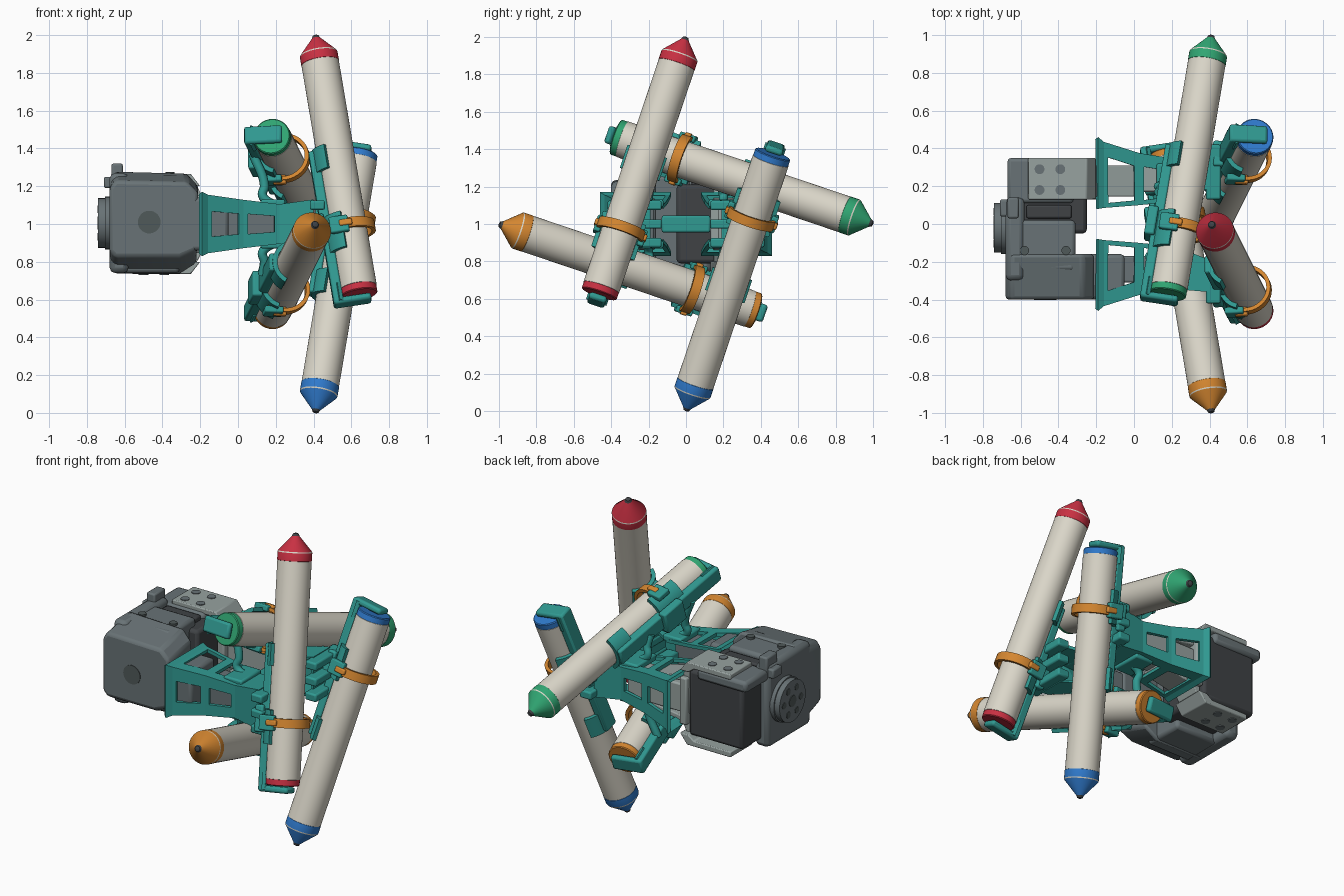
import bpy, bmesh, math
from mathutils import Matrix, Vector

cube = bpy.data.objects.get("Cube")
if cube:
    bpy.data.objects.remove(cube, do_unlink=True)

def material(name, r, g, b):
    m = bpy.data.materials.new(name)
    m.use_nodes = True
    m.diffuse_color = (r, g, b, 1)
    m.node_tree.nodes["Principled BSDF"].inputs["Base Color"].default_value = (r, g, b, 1)
    return m

CREAM = material("cream", .70, .67, .58)
RED = material("red", .58, .03, .055)
GREEN = material("green", .03, .38, .17)
BLUE = material("blue", .03, .20, .62)
ORANGE = material("orange", .66, .24, .03)
TEAL = material("teal", .03, .32, .285)
SLATE = material("slate grey", .14, .17, .18)
LIGHT = material("light grey", .31, .36, .35)
DARK = material("dark grey", .05, .055, .06)
HOLE = material("hole grey", .08, .10, .10)

def finish(name, bm, mats, matrix=None, bevel=0, smooth=True):
    bmesh.ops.recalc_face_normals(bm, faces=bm.faces)
    me = bpy.data.meshes.new(name)
    bm.to_mesh(me)
    bm.free()
    for m in mats:
        me.materials.append(m)
    ob = bpy.data.objects.new(name, me)
    bpy.context.collection.objects.link(ob)
    if matrix:
        ob.matrix_world = matrix
    if bevel:
        mod = ob.modifiers.new("bevel", "BEVEL")
        mod.width, mod.segments = bevel, 2
    if smooth:
        bpy.ops.object.select_all(action="DESELECT")
        ob.select_set(True)
        bpy.context.view_layer.objects.active = ob
        bpy.ops.object.shade_smooth_by_angle(angle=math.radians(35))
    return ob

def box(name, mat, x, y, z, matrix=None, bevel=.01):
    bm = bmesh.new()
    bmesh.ops.create_cube(bm, size=1)
    for v in bm.verts:
        v.co = [(a + b) / 2 + c * (b - a) for (a, b), c in zip((x, y, z), v.co)]
    finish(name, bm, [mat], matrix, bevel)

def prism(name, mat, pts, y0, y1, bevel=.012, low=1, high=1):
    """Extrude an x-z outline along y; low and high shrink the y0 end about z = 1."""
    bm = bmesh.new()
    f = bm.faces.new([bm.verts.new((x, y1, z)) for x, z in pts])
    for v in bmesh.ops.extrude_face_region(bm, geom=[f])["geom"]:
        if isinstance(v, bmesh.types.BMVert):
            v.co.y = y0
            v.co.z = 1 + (v.co.z - 1) * (low if v.co.z < 1 else high)
    finish(name, bm, [mat], None, bevel)

def disc(name, mat, centre, radius, depth, axis):
    bm = bmesh.new()
    rot = Vector(axis).to_track_quat("Z", "Y").to_matrix().to_4x4()
    bmesh.ops.create_cone(bm, cap_ends=True, segments=32, radius1=radius, radius2=radius,
                          depth=depth, matrix=Matrix.Translation(centre) @ rot)
    finish(name, bm, [mat])

def lathe(name, profile, mats, matrix, n=40):
    """Spin (radius, height, material index) rows about local z."""
    bm = bmesh.new()
    rings = [[bm.verts.new((r * math.cos(math.tau * i / n), r * math.sin(math.tau * i / n), h))
              for i in range(n)] for r, h, _ in profile]
    for p, q, row in zip(rings, rings[1:], profile):
        for i in range(n):
            j = (i + 1) % n
            bm.faces.new((p[i], p[j], q[j], q[i])).material_index = row[2]
    for k in (0, -1):
        bm.faces.new(rings[k]).material_index = profile[k][2]
    finish(name, bm, mats, matrix)

def arc_band(name, mat, r0, r1, h0, h1, a0, a1, matrix, stretch=1, shift=0, n=28):
    """Bent band around local z; angle zero points to the holder side."""
    bm = bmesh.new()
    rows = []
    for i in range(n + 1):
        a = math.radians(a0 + (a1 - a0) * i / n)
        rows.append([bm.verts.new((r * math.cos(a) * stretch + shift, r * math.sin(a), h))
                     for r, h in ((r0, h0), (r1, h0), (r1, h1), (r0, h1))])
    for p, q in zip(rows, rows[1:]):
        for k in range(4):
            bm.faces.new((p[k], p[(k + 1) % 4], q[(k + 1) % 4], q[k]))
    bm.faces.new(rows[0])
    bm.faces.new(rows[-1])
    finish(name, bm, [mat], matrix)

def rod(name, mat, points, radius):
    cu = bpy.data.curves.new(name, "CURVE")
    cu.dimensions = "3D"
    cu.bevel_depth, cu.bevel_resolution, cu.use_fill_caps = radius, 2, True
    sp = cu.splines.new("BEZIER")
    sp.bezier_points.add(len(points) - 1)
    for bp, p in zip(sp.bezier_points, points):
        bp.co = p
        bp.handle_left_type = bp.handle_right_type = "AUTO"
    cu.materials.append(mat)
    bpy.context.collection.objects.link(bpy.data.objects.new(name, cu))

# Four pens, each with its holder, arranged around the x axis
L = Vector((.232, .465, 1.375)).length
for k, (label, colour) in enumerate((("red", RED), ("green", GREEN), ("blue", BLUE), ("orange", ORANGE))):
    turn = Matrix.Translation((0, 0, 1)) @ Matrix.Rotation(-k * math.pi / 2, 4, "X")
    side = 1 if k % 2 == 0 else -1
    end = turn @ Vector((.41 + side * .232, -.465, -.375))
    zax = (turn @ Vector((.41, 0, 1)) - end).normalized()
    xax = Vector((-1, 0, 0))
    xax = (xax - zax * xax.dot(zax)).normalized()
    frame = Matrix((xax, zax.cross(xax), zax)).transposed().to_4x4()
    frame.translation = end
    lathe(label + "_pen", [
        (.093, 0, 1), (.098, .005, 1), (.098, .038, 0), (.1, .039, 0), (.1, L - .16, 1),
        (.101, L - .159, 1), (.101, L - .112, 0), (.099, L - .105, 1),
        (.022, L - .018, 2), (.016, L - .004, 2), (.006, L, 2)], [CREAM, colour, DARK], frame)
    # Holder rail, end hook, saddles
    box(label + "_holder_rail", TEAL, (.088, .142), (-.048, .048), (-.04, .82), frame)
    box(label + "_end_hook", TEAL, (-.06, .142), (-.048, .048), (-.045, -.008), frame, .014)
    arc_band(label + "_hook_lip", TEAL, .102, .122, -.03, .07, -28, 28, frame)
    for h, w, a in ((.34, .1, 75), (.76, .065, 62)):
        arc_band(label + "_saddle", TEAL, .102, .126, h - w, h + w, -a, a, frame)
    # Strap with hinge lugs
    arc_band(label + "_strap", ORANGE, .11, .13, .342, .395, 50, 310, frame, 1.06, -.006)
    for s in (-1, 1):
        y0 = s * .122
        box(label + "_strap_lug", TEAL, (.0, .1), (y0 - .018, y0 + .018), (.32, .41), frame, .008)
        box(label + "_lug_pin", ORANGE, (-.02, .05), (y0 - .024, y0 + .024), (.35, .385), frame, .008)
    box(label + "_mount_block", TEAL, (.12, .175), (-.07, .07), (.3, .46), frame)

# Gripper jaws: tapering channels with cut windows
SECTIONS = ((-.19, .08, .46, .17), (-.16, .085, .435, .155), (.03, .1, .375, .128),
            (.22, .12, .345, .105), (.4, .19, .36, .13))
for s, label, core in ((1, "back", LIGHT), (-1, "front", SLATE)):
    bm = bmesh.new()
    rows = [[bm.verts.new((x, s * y, 1 + z)) for y, z in ((yi, h), (yo, h), (yo, -h), (yi, -h))]
            for x, yi, yo, h in SECTIONS]
    windowed = []
    for i, (p, q) in enumerate(zip(rows, rows[1:])):
        for j in range(3):
            f = bm.faces.new((p[j], p[j + 1], q[j + 1], q[j]))
            if i in (1, 2):
                windowed.append((f, j == 1))
    bm.faces.new(rows[-1])
    bmesh.ops.recalc_face_normals(bm, faces=bm.faces)
    for f, outer in windowed:
        bmesh.ops.inset_individual(bm, faces=[f], thickness=.036)
        for v in f.verts:
            if outer:
                v.co.z = 1 + (v.co.z - 1) * .52
            elif abs(v.co.y) > .25:
                v.co.y *= .87
    bmesh.ops.delete(bm, geom=[f for f, _ in windowed], context="FACES")
    jaw = finish(label + "_jaw", bm, [TEAL], smooth=False)
    mod = jaw.modifiers.new("thickness", "SOLIDIFY")
    mod.thickness, mod.offset = .022, -1
    # Jaw core plate, ribs and claws reaching to the upper and lower holders
    box(label + "_jaw_core", core, (-.25, .2), sorted((s * .17, s * .31)), (.91, 1.09))
    for z in (.9, 1, 1.1):
        box(label + "_jaw_rib", TEAL, (.38, .46), sorted((s * .13, s * .42)), (z - .025, z + .025))
    for v in (1, -1):
        reach, x_end = (.27, .13) if s * v > 0 else (.37, .08)
        rod(label + "_claw", TEAL, [(.19, s * .2, 1 + v * .1), (.13, s * .2, 1 + v * .15),
                                    (.14, s * .19, 1 + v * .2), (x_end, s * .17, 1 + v * reach)], .024)
        box(label + "_claw_foot", TEAL, (.12, .25), sorted((s * .12, s * .32)),
            sorted((1 + v * .09, 1 + v * .13)))
box("jaw_bridge", TEAL, (.14, .22), (-.13, .13), (.955, 1.045))

# Drive housing, its front end drawn in at top and bottom
prism("housing", SLATE, [(-.68, .78), (-.65, .73), (-.31, .73), (-.22, .79), (-.21, 1.2),
                         (-.27, 1.27), (-.65, 1.28), (-.68, 1.23)], -.4, -.16, .018, .65, .82)
box("housing_back_plate", SLATE, (-.68, -.58), (-.3, .14), (.74, 1.27), bevel=.03)
box("housing_bridge", SLATE, (-.62, -.31), (-.25, .02), (.74, 1.26), bevel=.02)
box("housing_nose", SLATE, (-.3, -.05), (-.4, -.16), (.86, 1.14), bevel=.02)
box("housing_cap", SLATE, (-.67, -.32), (.11, .35), (1.17, 1.24), bevel=.02)
box("housing_tab", SLATE, (-.67, -.61), (.03, .14), (1.2, 1.32))
box("housing_tab_step", SLATE, (-.71, -.64), (.04, .13), (1.19, 1.25))
disc("housing_socket", HOLE, (-.47, -.4, 1.01), .06, .006, (0, 1, 0))
for x in (-.58, -.36):
    disc("housing_screw", HOLE, (x, -.14, 1.265), .024, .02, (0, 0, 1))

# Motor with its horn
box("motor", DARK, (-.63, -.25), (-.05, .33), (.79, 1.21), bevel=.02)
box("motor_socket_strip", DARK, (-.57, -.33), (.03, .1), (1.2, 1.24))
disc("motor_horn_base", SLATE, (-.69, -.02, 1.005), .14, .03, (1, 0, 0))
disc("motor_horn", SLATE, (-.715, -.02, 1.005), .132, .05, (1, 0, 0))
disc("horn_centre", HOLE, (-.74, -.02, 1.005), .035, .006, (1, 0, 0))
for i in range(6):
    a = i * math.tau / 6
    disc("horn_hole", HOLE, (-.74, -.02 + .085 * math.cos(a), 1.005 + .085 * math.sin(a)), .02, .006, (1, 0, 0))

# Light bracket linking the motor to the back jaw
for v, label in ((1, "upper"), (-1, "lower")):
    plate = [(x, 1 + v * h) for x, h in ((-.56, .265), (-.25, .265), (-.2, .2), (-.26, .2), (-.3, .23), (-.56, .23))]
    prism(label + "_bracket_plate", LIGHT, plate, .13, .35, .006)
    arm = [(x, 1 + v * h) for x, h in ((-.24, .24), (-.19, .15), (.05, .1), (.05, .08), (-.24, .12))]
    prism(label + "_bracket_arm", LIGHT, arm, .145, .31, .006)
    for x in (-.5, -.39):
        for y in (.18, .29):
            disc(label + "_bracket_hole", SLATE, (x, y, 1 + v * .265), .026, .008, (0, 0, 1))
box("bracket_web", LIGHT, (-.24, -.19), (.13, .34), (.85, 1.15))
